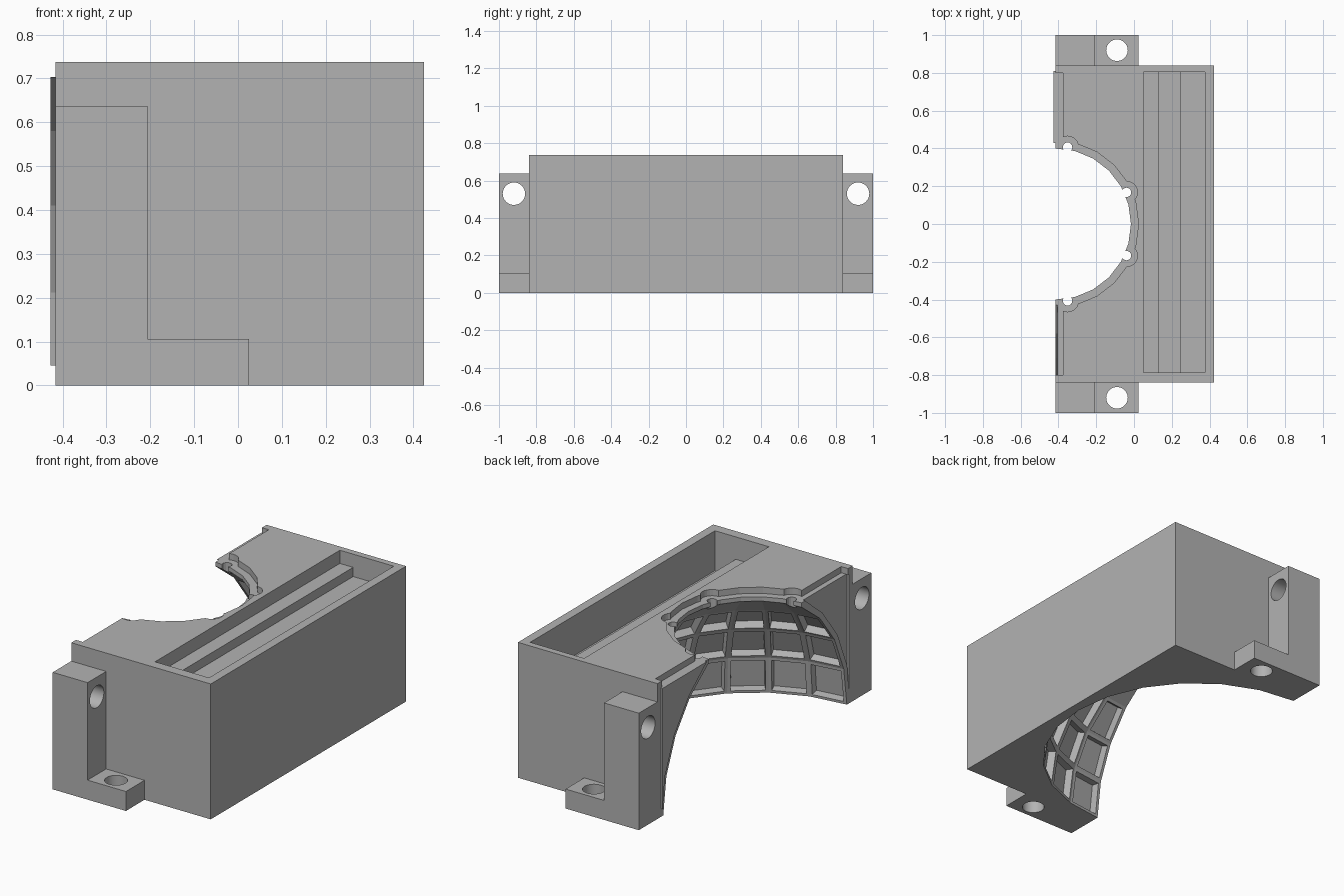
import bpy, bmesh
from math import radians, sin, cos, pi
from mathutils import Matrix, Vector

if "Cube" in bpy.data.objects:
    bpy.data.objects.remove(bpy.data.objects["Cube"])

grey = bpy.data.materials.new("matte grey")
grey.use_nodes = True
colour = (0.45, 0.45, 0.45, 1)
grey.diffuse_color = colour
grey.node_tree.nodes["Principled BSDF"].inputs["Base Color"].default_value = colour

FACE = -0.416     # plane of the open side, also the dome axis
TOP = 0.737
LEDGE = 0.703
DOME = 0.79


def finish(name, bm):
    bmesh.ops.recalc_face_normals(bm, faces=bm.faces)
    mesh = bpy.data.meshes.new(name)
    bm.to_mesh(mesh)
    bm.free()
    mesh.materials.append(grey)
    ob = bpy.data.objects.new(name, mesh)
    bpy.context.collection.objects.link(ob)
    return ob


def box(name, x, y, z):
    bm = bmesh.new()
    bmesh.ops.create_cube(bm, size=1)
    for v in bm.verts:
        v.co = Vector([(a + b) / 2 + c * (b - a) for (a, b), c in zip((x, y, z), v.co)])
    return finish(name, bm)


def cylinder(name, centre, radius, depth, axis="Z", sides=24):
    bm = bmesh.new()
    turn = Matrix.Rotation(pi / 2, 4, "Y") if axis == "X" else Matrix()
    bmesh.ops.create_cone(bm, cap_ends=True, segments=sides, radius1=radius,
                          radius2=radius, depth=depth,
                          matrix=Matrix.Translation(centre) @ turn)
    return finish(name, bm)


def spandrel(name, side, x0, x1):
    # Corner panel between the dome arch and the end wall
    bm = bmesh.new()
    outline = [(0.81, LEDGE), (0.81, 0.045)]
    outline += [(0.82 * cos(radians(a)), 0.82 * sin(radians(a))) for a in (15, 30, 45)]
    outline.append((0.43, LEDGE))
    panel = bm.faces.new([bm.verts.new((x0, side * y, z)) for y, z in outline])
    out = bmesh.ops.extrude_face_region(bm, geom=[panel])
    moved = [g for g in out["geom"] if isinstance(g, bmesh.types.BMVert)]
    bmesh.ops.translate(bm, verts=moved, vec=(x1 - x0, 0, 0))
    return finish(name, bm)


def combine(target, tool, operation="DIFFERENCE"):
    tool.hide_render = True
    mod = target.modifiers.new("combine", "BOOLEAN")
    mod.operation, mod.solver, mod.object = operation, "EXACT", tool
    bpy.context.view_layer.objects.active = target
    bpy.ops.object.modifier_apply(modifier=mod.name)
    bpy.data.objects.remove(tool)


def coffered_dome():
    # Faceted sphere whose lower three rows push outwards as coffers
    bm = bmesh.new()
    bmesh.ops.create_uvsphere(bm, u_segments=24, v_segments=12, radius=DOME)
    limit = DOME * sin(radians(45))
    cells = [f for f in bm.faces if 0 < f.calc_center_median().z < limit]
    bmesh.ops.recalc_face_normals(bm, faces=bm.faces)
    bmesh.ops.inset_individual(bm, faces=cells, thickness=0.022)
    bmesh.ops.inset_individual(bm, faces=cells, thickness=0.004, depth=0.04)
    bmesh.ops.translate(bm, verts=bm.verts, vec=(FACE + 0.001, 0, -0.001))
    return finish("dome_cutter", bm)


# Main block with the dome and its round opening
block = box("main_block", (FACE, 0.424), (-0.84, 0.84), (0, TOP))
combine(block, coffered_dome())
combine(block, cylinder("opening", (FACE, 0, 0.8), 0.4, 0.4))

# Stepped tray in the top
for x0, floor in ((0.05, 0.665), (0.13, 0.615), (0.25, 0.52)):
    combine(block, box("tray_step", (x0, 0.375), (-0.785, 0.805), (floor, 1)))

# Sunken rim ledge round the opening, with lobes and peg notches
combine(block, cylinder("ledge", (FACE, 0, LEDGE + 0.2), 0.44, 0.4))
for side in (-1, 1):
    for angle in (24, 81):
        a = radians(angle)
        x, y = FACE + 0.412 * cos(a), side * 0.412 * sin(a)
        combine(block, cylinder("lobe", (x, y, LEDGE + 0.2), 0.058, 0.4))
        combine(block, cylinder("notch", (x, y, 0.8), 0.025, 0.4, sides=16))
    ys = sorted((side * 0.42, side * 0.8))
    combine(block, box("edge_ledge", (FACE - 0.1, -0.375), ys, (LEDGE, 1)))

# Joint groove on one side of the arch, tongue on the other
combine(block, spandrel("groove", -1, FACE - 0.05, FACE + 0.012))
tongue = spandrel("joint_tongue", 1, FACE - 0.011, FACE)

# L-shaped mounting brackets with a bolt hole in each leg
for side, label in ((-1, "front"), (1, "back")):
    ys = sorted((side * 0.84, side * 1.0))
    bracket = box(label + "_bracket", (FACE, 0.025), ys, (0, 0.637))
    combine(bracket, box("corner", (-0.206, 1), (-2, 2), (0.106, 1)))
    combine(bracket, cylinder("foot_hole", (-0.09, side * 0.92, 0), 0.057, 0.5, sides=32))
    combine(bracket, cylinder("wall_hole", (-0.3, side * 0.92, 0.53), 0.06, 0.6, "X", 32))
    # Only the hole walls are smooth
    bpy.ops.object.select_all(action="DESELECT")
    bracket.select_set(True)
    bpy.context.view_layer.objects.active = bracket
    bpy.ops.object.shade_smooth_by_angle(angle=radians(30))
